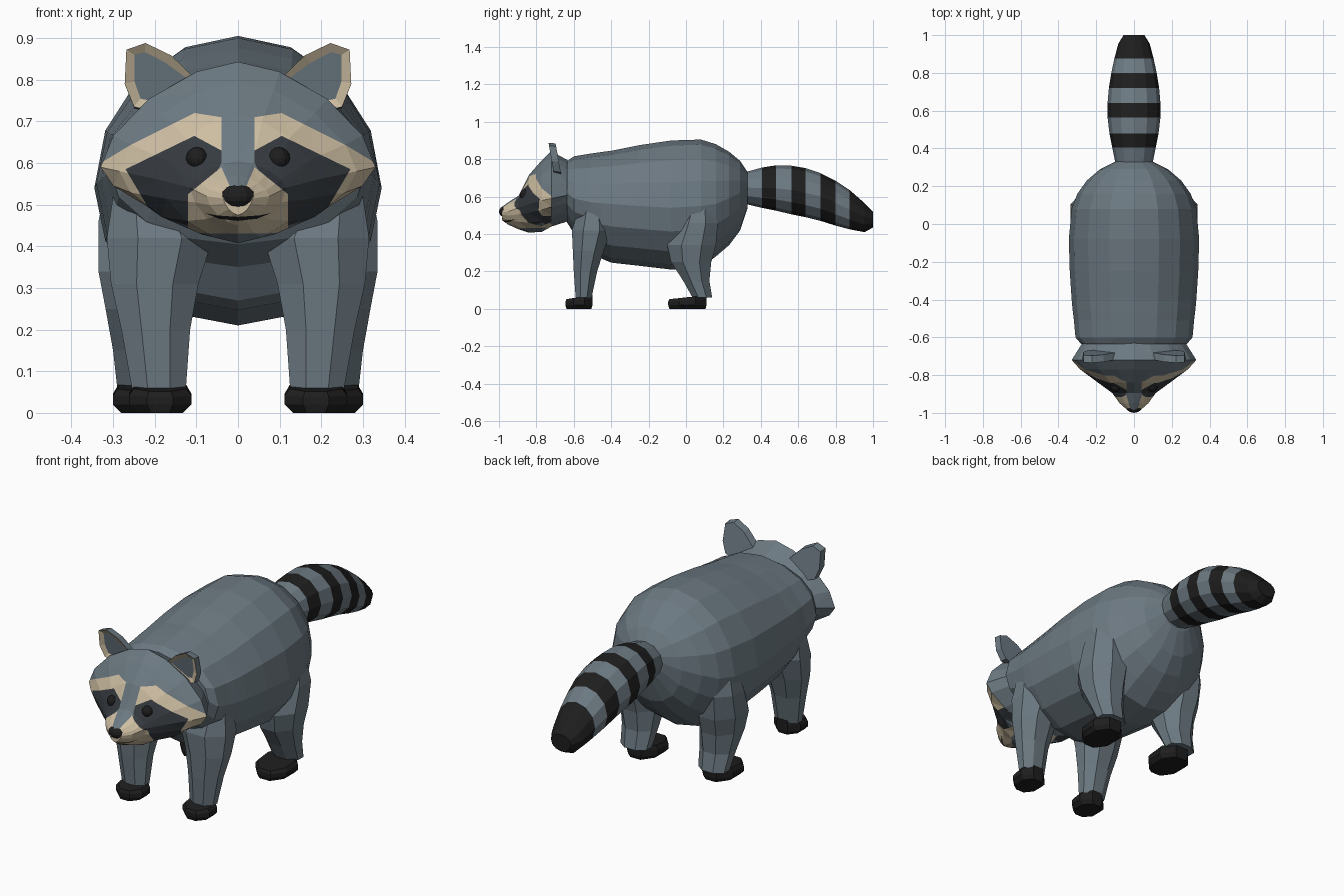
import bpy, bmesh, math
from mathutils import Vector

if "Cube" in bpy.data.objects:
    bpy.data.objects.remove(bpy.data.objects["Cube"])


def material(name, rgb):
    m = bpy.data.materials.new(name)
    m.diffuse_color = (*rgb, 1)
    m.use_nodes = True
    m.node_tree.nodes["Principled BSDF"].inputs["Base Color"].default_value = m.diffuse_color
    return m


GREY, CREAM, MASK, BLACK = 0, 1, 2, 3
MATS = [material("grey fur", (0.150, 0.192, 0.222)),
        material("cream fur", (0.62, 0.52, 0.365)),
        material("dark mask fur", (0.036, 0.043, 0.050)),
        material("black", (0.013, 0.013, 0.013))]


def finish(bm, name):
    bmesh.ops.recalc_face_normals(bm, faces=bm.faces[:])
    mesh = bpy.data.meshes.new(name)
    bm.to_mesh(mesh)
    bm.free()
    for m in MATS:
        mesh.materials.append(m)
    ob = bpy.data.objects.new(name, mesh)
    bpy.context.collection.objects.link(ob)
    return ob


def loft(rings, mats=None):
    """Skin a list of closed point rings; mats gives one colour per span."""
    bm = bmesh.new()
    loops = [[bm.verts.new(p) for p in r] for r in rings]
    n = len(loops[0])
    for k, (a, b) in enumerate(zip(loops, loops[1:])):
        for i in range(n):
            f = bm.faces.new((a[i], a[(i + 1) % n], b[(i + 1) % n], b[i]))
            f.material_index = mats[k] if mats else GREY
    for loop, m in ((loops[0], 0), (loops[-1], -1)):
        bm.faces.new(loop).material_index = mats[m] if mats else GREY
    return bm


def spow(v, p):
    return math.copysign(abs(v) ** p, v) if abs(v) > 1e-6 else 0.0


def section(y, hw, zmid, zbot, ztop, n=16, power=1.0):
    """Upright cross-section with separate upper and lower heights."""
    pts = []
    for i in range(n):
        t = 2 * math.pi * i / n
        s = spow(math.sin(t), power)
        pts.append((hw * spow(math.cos(t), power), y,
                    zmid + s * ((ztop - zmid) if s > 0 else (zmid - zbot))))
    return pts


def slab(z, x0, x1, y0, y1, n=8):
    """Level octagon filling a rectangle, for legs and feet."""
    pts = []
    for i in range(n):
        t = 2 * math.pi * (i + 0.5) / n
        c = 1 / math.cos(math.pi / n)
        pts.append(((x0 + x1) / 2 + (x1 - x0) / 2 * c * math.cos(t),
                    (y0 + y1) / 2 + (y1 - y0) / 2 * c * math.sin(t), z))
    return pts


def mirrored(ob):
    ob.modifiers.new("mirror", 'MIRROR')
    return ob


# Body: barrel that swells towards the rump, with a steep chest
body = [(-0.635, 0.28, 0.62, 0.46, 0.79), (-0.60, 0.31, 0.59, 0.405, 0.815),
        (-0.51, 0.318, 0.57, 0.35, 0.83), (-0.455, 0.325, 0.565, 0.27, 0.838),
        (-0.40, 0.33, 0.56, 0.247, 0.845),
        (-0.25, 0.34, 0.55, 0.23, 0.875), (-0.08, 0.345, 0.54, 0.21, 0.90),
        (0.08, 0.33, 0.55, 0.22, 0.905), (0.16, 0.30, 0.56, 0.28, 0.88),
        (0.23, 0.25, 0.59, 0.34, 0.84), (0.29, 0.18, 0.62, 0.42, 0.79),
        (0.33, 0.10, 0.65, 0.54, 0.73)]
finish(loft([section(*r) for r in body]), "body")

# Tail: striped taper, rings placed on the stripe borders
tail = [(0.28, 0.09, 0.65, 0.57, 0.72), (0.405, 0.115, 0.645, 0.54, 0.755),
        (0.48, 0.13, 0.645, 0.525, 0.767), (0.565, 0.14, 0.635, 0.505, 0.765),
        (0.64, 0.14, 0.62, 0.49, 0.752), (0.72, 0.133, 0.60, 0.47, 0.725),
        (0.80, 0.12, 0.565, 0.445, 0.685), (0.875, 0.104, 0.53, 0.425, 0.635),
        (0.955, 0.083, 0.49, 0.41, 0.565), (1.0, 0.055, 0.48, 0.435, 0.52)]
finish(loft([section(*r, n=12) for r in tail],
            [GREY, BLACK, GREY, BLACK, GREY, BLACK, GREY, BLACK, BLACK]), "tail")

# Legs: each row is height, inner x, outer x, front y, back y
front_leg = [(0.06, 0.125, 0.255, -0.59, -0.505), (0.20, 0.115, 0.28, -0.60, -0.475),
             (0.31, 0.095, 0.305, -0.605, -0.44), (0.42, 0.06, 0.315, -0.61, -0.40),
             (0.52, 0.12, 0.30, -0.58, -0.42)]
hind_leg = [(0.06, 0.145, 0.29, 0.035, 0.14), (0.15, 0.135, 0.30, -0.015, 0.125),
            (0.25, 0.125, 0.318, -0.08, 0.135), (0.34, 0.12, 0.335, -0.10, 0.16),
            (0.46, 0.13, 0.335, -0.05, 0.17), (0.56, 0.18, 0.315, 0.0, 0.14)]
for name, rows in (("front_legs", front_leg), ("hind_legs", hind_leg)):
    mirrored(finish(loft([slab(*r) for r in rows]), name))

# Feet: flat paws, lower at the toes
for name, x0, x1, y0, y1 in (("front_feet", 0.112, 0.262, -0.645, -0.50),
                             ("hind_feet", 0.122, 0.30, -0.095, 0.11)):
    rings = [slab(0.0, x0 + 0.02, x1 - 0.02, y0 + 0.006, y1 - 0.006),
             slab(0.02, x0, x1, y0, y1), slab(0.05, x0, x1, y0, y1),
             slab(0.073, x0 + 0.012, x1 - 0.012, y0 + 0.006, y1)]
    for k, drop in ((2, 0.012), (3, 0.022)):
        rings[k] = [(x, y, z - drop * (y1 - y) / (y1 - y0)) for x, y, z in rings[k]]
    mirrored(finish(loft(rings, [BLACK] * 3), name))

# Head: lens-shaped sections that taper to the muzzle
head = [(-0.625, 0.27, 0.61, 0.47, 0.79), (-0.72, 0.33, 0.59, 0.44, 0.843),
        (-0.77, 0.285, 0.58, 0.412, 0.795), (-0.84, 0.19, 0.56, 0.407, 0.715),
        (-0.895, 0.115, 0.54, 0.425, 0.605), (-0.95, 0.075, 0.52, 0.45, 0.57),
        (-0.985, 0.035, 0.515, 0.475, 0.545)]
bm = loft([section(*r, power=1.25) for r in head])
bmesh.ops.triangulate(bm, faces=bm.faces[:])

# Face markings as right-half outlines in x and z, later ones on top
MARKS = [
    (CREAM, [(0.04, 0.71), (0.105, 0.72), (0.255, 0.645), (0.36, 0.582),
             (0.28, 0.47), (0.20, 0.475), (0.04, 0.60)]),
    (MASK, [(0.04, 0.60), (0.04, 0.63), (0.105, 0.665), (0.27, 0.585),
            (0.205, 0.475), (0.12, 0.45)]),
    (CREAM, [(-0.01, 0.60), (0.04, 0.59), (0.12, 0.525), (0.12, 0.432), (-0.01, 0.43)]),
    (GREY, [(-0.01, 0.75), (0.04, 0.72), (0.04, 0.59), (0.02, 0.545), (-0.01, 0.54)]),
    (BLACK, [(-0.01, 0.460), (0.045, 0.466), (0.08, 0.48), (0.05, 0.474), (-0.01, 0.470)]),
]


def inside(x, z, poly):
    hit = False
    for (x1, z1), (x2, z2) in zip(poly, poly[1:] + poly[:1]):
        if (z1 > z) != (z2 > z) and x < (x2 - x1) * (z - z1) / (z2 - z1) + x1:
            hit = not hit
    return hit


def face_side(side):
    return [f for f in bm.faces
            if f.calc_center_median().y < -0.725 and f.calc_center_median().x * side > 0]


for _, poly in MARKS:
    for (x1, z1), (x2, z2) in zip(poly, poly[1:] + poly[:1]):
        if x1 < 0 and x2 < 0:
            continue
        for s in (1, -1):
            faces = face_side(s)
            geom = list({v for f in faces for v in f.verts}) + \
                list({e for f in faces for e in f.edges}) + faces
            bmesh.ops.bisect_plane(bm, geom=geom, dist=1e-5, plane_co=(s * x1, 0, z1),
                                   plane_no=Vector((s * (z2 - z1), 0, x1 - x2)).normalized())
for f in face_side(1) + face_side(-1):
    c = f.calc_center_median()
    for colour, poly in MARKS:
        if inside(abs(c.x), c.z, poly):
            f.material_index = colour
finish(bm, "head")

# Ears: leaning plates with a cream rim around a sunken grey middle
outline = [(0.10, 0.80), (0.16, 0.858), (0.222, 0.888), (0.268, 0.872),
           (0.272, 0.79), (0.25, 0.735), (0.21, 0.725)]
bm = bmesh.new()
lean = [-0.705 - 0.18 * (z - 0.72) for _, z in outline]
front = [bm.verts.new((x, y, z)) for (x, z), y in zip(outline, lean)]
back = [bm.verts.new((x * 0.98 + 0.004, y + 0.038, z - 0.004)) for (x, z), y in zip(outline, lean)]
n = len(outline)
for i in range(n):
    j = (i + 1) % n
    bm.faces.new((front[i], front[j], back[j], back[i]))
bm.faces.new(back)
pad = bm.faces.new(front)
bmesh.ops.recalc_face_normals(bm, faces=bm.faces[:])
rim = bmesh.ops.inset_region(bm, faces=[pad], thickness=0.024, depth=-0.010)
for f in rim["faces"]:
    f.material_index = CREAM
mirrored(finish(bm, "ears"))


def ball(name, centre, scale, colour):
    bm = bmesh.new()
    bmesh.ops.create_uvsphere(bm, u_segments=12, v_segments=8, radius=1)
    for v in bm.verts:
        v.co = Vector(a * b for a, b in zip(v.co, scale)) + Vector(centre)
    for f in bm.faces:
        f.material_index = colour
    return finish(bm, name)


# Eyes and nose
mirrored(ball("eyes", (0.098, -0.862, 0.611), (0.027, 0.027, 0.027), BLACK))
ball("nose", (0, -0.967, 0.52), (0.043, 0.033, 0.030), BLACK)
